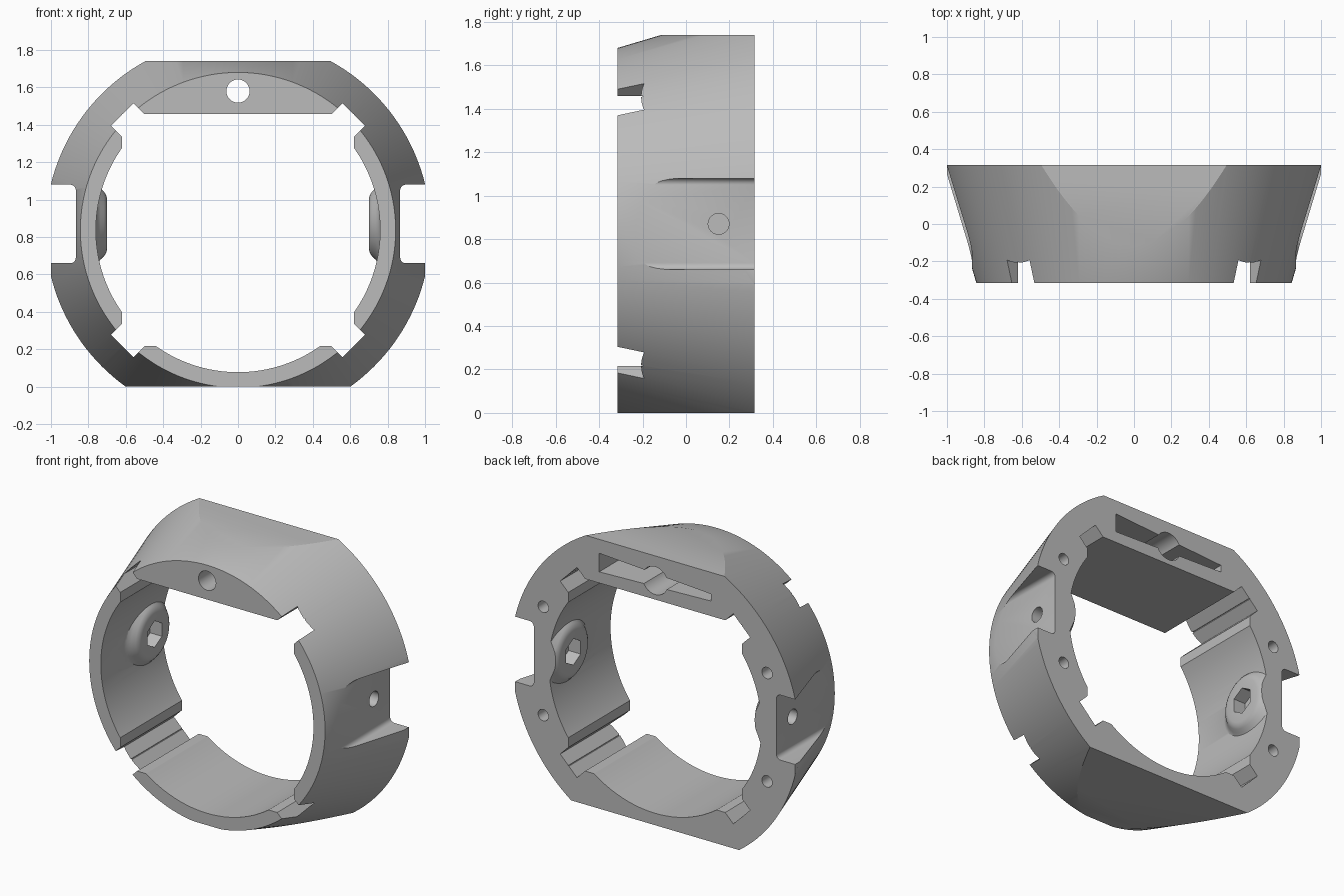
import bpy, bmesh, math
from mathutils import Matrix, Vector

if "Cube" in bpy.data.objects:
    bpy.data.objects.remove(bpy.data.objects["Cube"], do_unlink=True)

CZ = 0.837       # height of the ring axis
HALF = 0.315     # half depth of the ring
BORE = 0.76      # bore radius
BOLT_Y, BOLT_Z = 0.15, 0.87

grey = bpy.data.materials.new("plain grey")
grey.use_nodes = True
grey.diffuse_color = (0.5, 0.5, 0.5, 1)
grey.node_tree.nodes["Principled BSDF"].inputs["Base Color"].default_value = (0.5, 0.5, 0.5, 1)


def finish(bm, name):
    bmesh.ops.recalc_face_normals(bm, faces=bm.faces)
    mesh = bpy.data.meshes.new(name)
    bm.to_mesh(mesh)
    bm.free()
    mesh.materials.append(grey)
    obj = bpy.data.objects.new(name, mesh)
    bpy.context.collection.objects.link(obj)
    return obj


def box(name, size, centre, turn=0.0, bevel=0.0):
    bm = bmesh.new()
    bmesh.ops.create_cube(bm, size=1)
    bmesh.ops.scale(bm, vec=size, verts=bm.verts)
    if bevel:
        edges = [e for e in bm.edges if abs(e.verts[0].co.y - e.verts[1].co.y) > 0.01]
        bmesh.ops.bevel(bm, geom=edges, offset=bevel, segments=5, profile=0.5, affect='EDGES')
    bmesh.ops.transform(bm, matrix=Matrix.Translation(centre) @ Matrix.Rotation(turn, 4, 'Y'), verts=bm.verts)
    return finish(bm, name)


def prism(name, points, y0, y1):
    """Extrude an (x, z) outline from y0 to y1."""
    bm = bmesh.new()
    face = bm.faces.new([bm.verts.new((x, y0, z)) for x, z in points])
    made = bmesh.ops.extrude_face_region(bm, geom=[face])["geom"]
    bmesh.ops.translate(bm, vec=(0, y1 - y0, 0), verts=[g for g in made if isinstance(g, bmesh.types.BMVert)])
    return finish(bm, name)


def rod(name, start, end, r0, r1=None, sides=32):
    """Cylinder or cone between two points."""
    a, b = Vector(start), Vector(end)
    bm = bmesh.new()
    bmesh.ops.create_cone(bm, cap_ends=True, segments=sides, radius1=r0,
                          radius2=r0 if r1 is None else r1, depth=(b - a).length)
    turn = (b - a).to_track_quat('Z', 'Y').to_matrix().to_4x4()
    bmesh.ops.transform(bm, matrix=Matrix.Translation((a + b) / 2) @ turn, verts=bm.verts)
    return finish(bm, name)


def lathe_x(name, profile, side):
    """Turn an (x, radius) profile about the bolt axis."""
    bm = bmesh.new()
    verts = [bm.verts.new((side * x, BOLT_Y, BOLT_Z + r)) for x, r in profile]
    edges = [bm.edges.new(pair) for pair in zip(verts, verts[1:])]
    bmesh.ops.spin(bm, geom=verts + edges, cent=(0, BOLT_Y, BOLT_Z), axis=(1, 0, 0),
                   angle=math.tau, steps=48, use_duplicate=False)
    bmesh.ops.remove_doubles(bm, verts=bm.verts, dist=0.0005)
    return finish(bm, name)


def combine(target, tool, operation='DIFFERENCE'):
    mod = target.modifiers.new("combine", 'BOOLEAN')
    mod.operation, mod.solver, mod.object = operation, 'EXACT', tool
    bpy.context.view_layer.update()
    bpy.context.view_layer.objects.active = target
    bpy.ops.object.modifier_apply(modifier=mod.name)
    bpy.data.objects.remove(tool, do_unlink=True)


# Tapered outer body, wider at the back
slope = 0.297
mid = 0.9365
ring = rod("ring_body", (0, -0.4, CZ), (0, 0.4, CZ), mid - 0.4 * slope, mid + 0.4 * slope, sides=160)

# Round bore, stopped below the flat upper block
top_angle = math.asin(0.6 / BORE)
sweep = math.pi + 2 * top_angle
arc = [math.pi - top_angle + sweep * i / 96 for i in range(97)]
combine(ring, prism("bore", [(BORE * math.cos(a), CZ + BORE * math.sin(a)) for a in arc], -0.5, 0.5))

# Square opening and four diagonal keyways
combine(ring, box("square_opening", (1.242, 1.1, 1.242), (0, 0, CZ)))
for k in range(4):
    a = math.radians(45 + 90 * k)
    centre = (0.675 * math.cos(a), 0, CZ + 0.675 * math.sin(a))
    combine(ring, box("keyway", (0.4, 1.2, 0.17), centre, turn=-a))

# Bosses around the bolts inside the bore
boss_profile = [(0.70, 0), (0.70, 0.135), (0.705, 0.155), (0.716, 0.172), (0.735, 0.19),
                (0.75, 0.21), (0.762, 0.24), (0.80, 0.24), (0.80, 0)]
for side in (-1, 1):
    combine(ring, lathe_x("boss", boss_profile, side), 'UNION')

# Trim to the flat front, back, top, bottom and sides
combine(ring, box("trim", (2, 2 * HALF, 1.74), (0, 0, 0.87)), 'INTERSECT')

for side in (-1, 1):
    # Side slot, bolt hole and hexagonal socket
    combine(ring, box("side_slot", (0.4, 1, 0.42), (side * 1.067, 0.2, BOLT_Z), bevel=0.03))
    combine(ring, rod("bolt_hole", (side * 0.6, BOLT_Y, BOLT_Z), (side * 1.1, BOLT_Y, BOLT_Z), 0.048))
    combine(ring, rod("hex_socket", (side * 0.6, BOLT_Y, BOLT_Z), (side * 0.785, BOLT_Y, BOLT_Z), 0.085, sides=6))
    # Blind screw holes in the back
    for z in (CZ - 0.34, CZ + 0.36):
        combine(ring, rod("screw_hole", (side * 0.8, 0.05, z), (side * 0.8, 0.5, z), 0.037))

# Tapered pocket and stepped hole through the upper block
combine(ring, prism("pocket", [(0.4, 1.53), (0.4, 1.65), (-0.4, 1.60), (-0.4, 1.555)], -0.08, 0.5))
combine(ring, rod("counterbore", (0, -0.08, 1.58), (0, 0.5, 1.58), 0.09))
combine(ring, rod("upper_hole", (0, -0.5, 1.58), (0, 0.5, 1.58), 0.062))

# Smooth curves with sharp edges kept
bpy.ops.object.select_all(action='DESELECT')
ring.select_set(True)
bpy.context.view_layer.objects.active = ring
bpy.ops.object.shade_smooth_by_angle(angle=math.radians(25))
